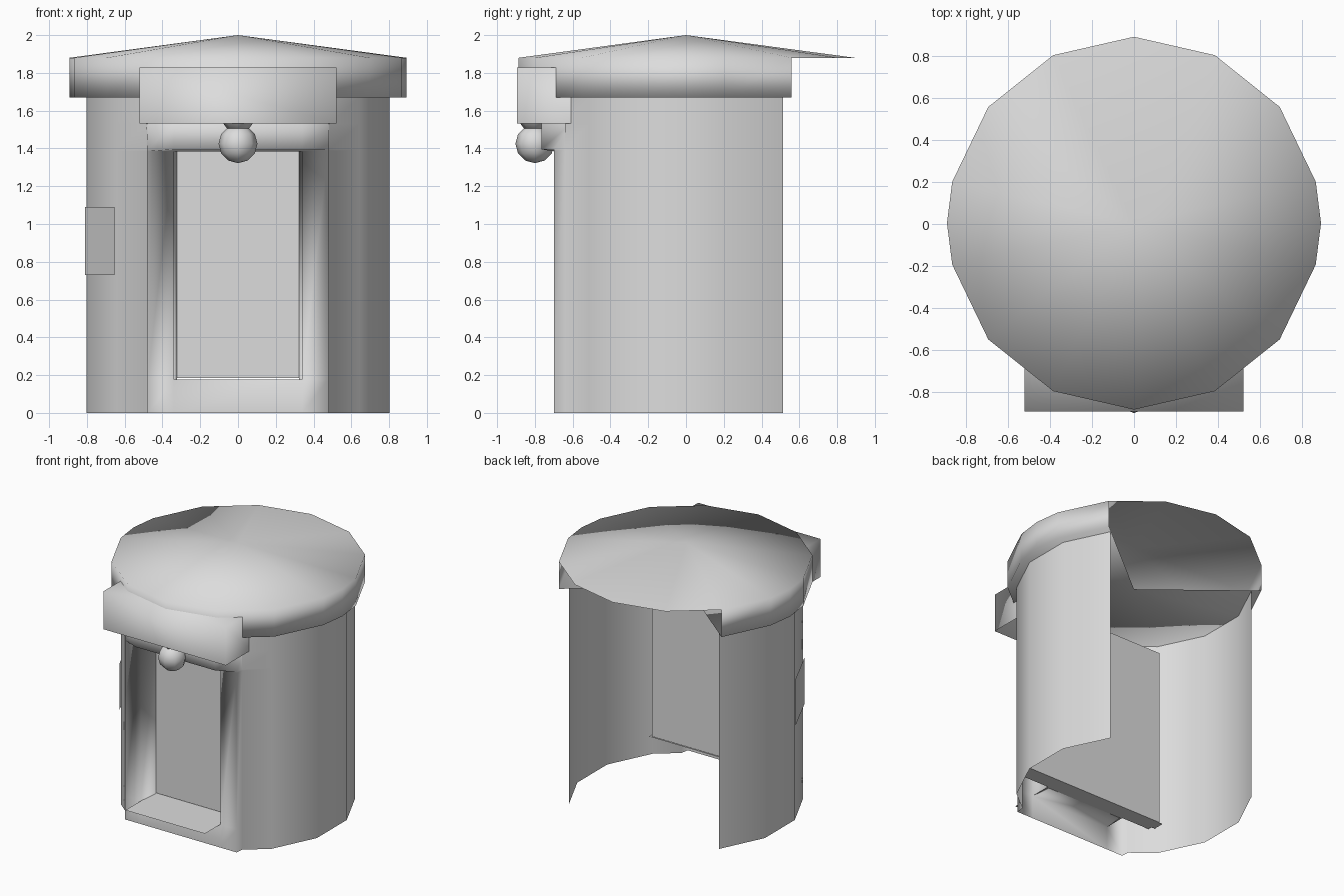
import bpy, bmesh
from math import sin, cos, pi, radians

cube = bpy.data.objects.get("Cube")
if cube:
    bpy.data.objects.remove(cube)

grey = bpy.data.materials.new("plain grey")
grey.use_nodes = True
tone = (0.72, 0.72, 0.72, 1)
grey.diffuse_color = tone
grey.node_tree.nodes["Principled BSDF"].inputs["Base Color"].default_value = tone


def build(name, bm, angle=None):
    """Turn a bmesh into a named object, smoothed up to an angle."""
    mesh = bpy.data.meshes.new(name)
    bm.to_mesh(mesh)
    bm.free()
    mesh.materials.append(grey)
    obj = bpy.data.objects.new(name, mesh)
    bpy.context.collection.objects.link(obj)
    if angle:
        bpy.ops.object.select_all(action='DESELECT')
        obj.select_set(True)
        bpy.context.view_layer.objects.active = obj
        bpy.ops.object.shade_smooth_by_angle(angle=radians(angle))
    return obj


def sheet(name, points):
    """A single flat face."""
    bm = bmesh.new()
    bm.faces.new([bm.verts.new(p) for p in points])
    return build(name, bm)


def box(bm, size, centre):
    """Add a box to a bmesh."""
    made = bmesh.ops.create_cube(bm, size=1)["verts"]
    for v in made:
        v.co = [c * s + o for c, s, o in zip(v.co, size, centre)]


def ring_point(k, radius):
    """Corner of the 14-sided plan, counted clockwise from the back."""
    a = pi / 2 - k * pi / 7
    return radius * cos(a), radius * sin(a)


# Curved wall, open at the back, with a raised door surround and a hood above it
half = [ring_point(k, 0.823) for k in (2, 3, 4, 5)] + [(0.484, -0.64)]
levels = [(0, -0.7, -0.7), (0.178, -0.7, -0.7), (1.385, -0.7, -0.7),
          (1.395, -0.7, -0.765), (1.53, -0.61, -0.765), (1.67, -0.61, -0.61)]
bm = bmesh.new()
rows = []
for z, outer, middle in levels:
    side = half + [(0.478, outer), (0.34, middle)]
    path = side + [(-x, y) for x, y in reversed(side)]
    rows.append([bm.verts.new((x, y, z)) for x, y in path])
door = len(side) - 1
for r in range(len(rows) - 1):
    for c in range(len(path) - 1):
        if (r, c) != (1, door):
            bm.faces.new((rows[r][c + 1], rows[r][c], rows[r + 1][c], rows[r + 1][c + 1]))
# Jambs, head and sill turning inwards from the doorway
hole = [rows[1][door], rows[2][door], rows[2][door + 1], rows[1][door + 1]]
inner = [bm.verts.new((v.co.x * 0.95, -0.54, v.co.z)) for v in hole]
for i in range(4):
    j = (i + 1) % 4
    bm.faces.new((hole[j], hole[i], inner[i], inner[j]))
bmesh.ops.recalc_face_normals(bm, faces=bm.faces)
build("wall", bm, 100)

# Roof cone and rim, with a ceiling left open at the back
bm = bmesh.new()
eave = [ring_point(k, 0.89) for k in range(14)]
eave.insert(4, (0.893, 0))
eave.insert(12, (-0.893, 0))
eave = [(x, y + 0.004) for x, y in eave]
top = [bm.verts.new((x, y, 1.88)) for x, y in eave]
apex = bm.verts.new((0, 0, 2))
for i in range(16):
    bm.faces.new((apex, top[(i + 1) % 16], top[i]))
low = [bm.verts.new((x, y, 1.67)) for x, y in eave[2:15]]
centre = bm.verts.new((0, 0, 1.67))
for i in range(12):
    bm.faces.new((top[i + 2], top[i + 3], low[i + 1], low[i]))
    bm.faces.new((centre, low[i], low[i + 1]))
build("roof", bm, 180)

# Sign board: a box open below and behind
bm = bmesh.new()
box(bm, (1.045, 0.31, 0.295), (0, -0.74, 1.68))
hidden = [f for f in bm.faces if f.normal.z < -0.5 or f.normal.y > 0.5]
bmesh.ops.delete(bm, geom=hidden, context='FACES')
build("sign_board", bm, 100)

# Round lamp on a short collar
bm = bmesh.new()
bmesh.ops.create_uvsphere(bm, u_segments=8, v_segments=6, radius=0.103)
bmesh.ops.translate(bm, vec=(0, -0.8, 1.425), verts=bm.verts)
build("lamp", bm, 60)
bm = bmesh.new()
bmesh.ops.create_cone(bm, cap_ends=True, segments=8, radius1=0.05, radius2=0.08, depth=0.04)
bmesh.ops.translate(bm, vec=(0, -0.8, 1.515), verts=bm.verts)
build("lamp_collar", bm, 60)

# Thick door slab and the thin step passing through the doorway
bm = bmesh.new()
box(bm, (1.17, 0.12, 1.37), (0, -0.48, 0.87))
build("door_slab", bm)
step = [(0.34, -0.89), (0.34, -0.53), (0.61, -0.5), (0.61, -0.415)]
sheet("step", [(x, y, 0.18) for x, y in step + [(-x, y) for x, y in reversed(step)]])

# Small plate on the right side of the wall
sheet("side_plate", [(-0.81, -0.18, 0.73), (-0.655, -0.51, 0.73),
                     (-0.655, -0.51, 1.09), (-0.81, -0.18, 1.09)])
